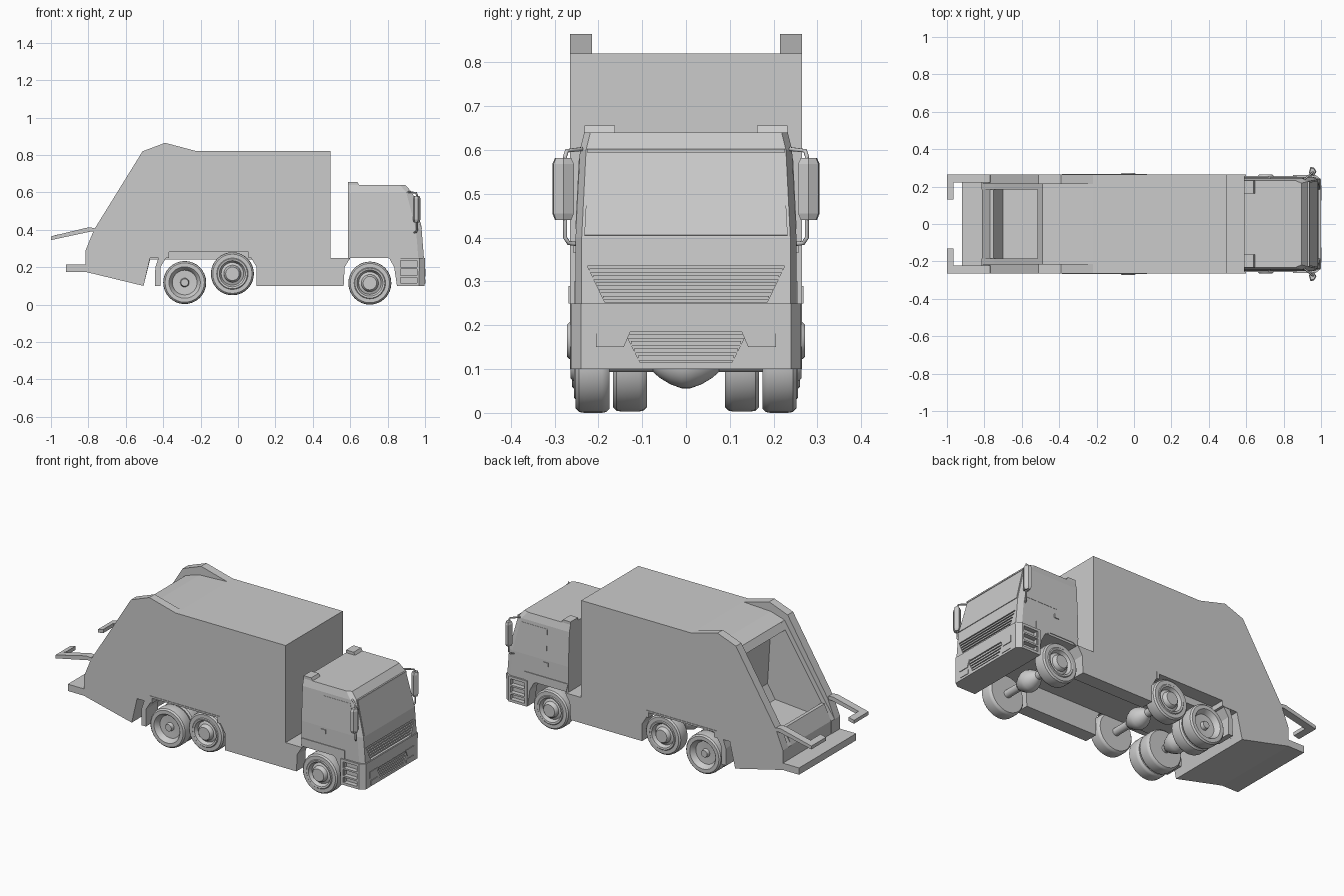
import bpy, bmesh, math
from mathutils import Vector

if "Cube" in bpy.data.objects:
    bpy.data.objects.remove(bpy.data.objects["Cube"])


def finish(name, bm, smooth=False):
    bmesh.ops.recalc_face_normals(bm, faces=bm.faces)
    me = bpy.data.meshes.new(name)
    bm.to_mesh(me)
    bm.free()
    ob = bpy.data.objects.new(name, me)
    bpy.context.collection.objects.link(ob)
    if smooth:
        bpy.ops.object.select_all(action='DESELECT')
        ob.select_set(True)
        bpy.context.view_layer.objects.active = ob
        bpy.ops.object.shade_smooth_by_angle(angle=math.radians(35))
    return ob


def plate(name, pts, vec):
    """Polygon of 3D points extruded along a vector."""
    bm = bmesh.new()
    vec = Vector(vec)
    a = [bm.verts.new(p) for p in pts]
    b = [bm.verts.new(Vector(p) + vec) for p in pts]
    bm.faces.new(a)
    bm.faces.new(b[::-1])
    for i in range(len(a)):
        j = (i + 1) % len(a)
        bm.faces.new((a[i], b[i], b[j], a[j]))
    return finish(name, bm)


def side_prism(name, xz, y0, y1):
    return plate(name, [(x, y0, z) for x, z in xz], (0, y1 - y0, 0))


def box(name, x0, x1, y0, y1, z0, z1):
    return side_prism(name, [(x0, z0), (x1, z0), (x1, z1), (x0, z1)], y0, y1)


def loft(name, rings):
    bm = bmesh.new()
    rs = [[bm.verts.new(p) for p in r] for r in rings]
    bm.faces.new(rs[0])
    bm.faces.new(rs[-1])
    n = len(rs[0])
    for a, b in zip(rs, rs[1:]):
        for i in range(n):
            j = (i + 1) % n
            bm.faces.new((a[i], a[j], b[j], b[i]))
    return finish(name, bm)


def lathe(name, prof, x, z, s=1, y=0.0, n=32):
    """Spin (radius, offset) points about a y-parallel axle."""
    bm = bmesh.new()
    vs = [bm.verts.new((r, y + s * o, 0)) for r, o in prof]
    es = [bm.edges.new(p) for p in zip(vs, vs[1:])]
    bmesh.ops.spin(bm, geom=vs + es, cent=(0, 0, 0), axis=(0, 1, 0), angle=2 * math.pi, steps=n)
    bmesh.ops.remove_doubles(bm, verts=bm.verts, dist=1e-5)
    bmesh.ops.translate(bm, verts=bm.verts, vec=(x, 0, z))
    return finish(name, bm, True)


def cut(ob, cutter):
    m = ob.modifiers.new("cut", 'BOOLEAN')
    m.operation, m.solver, m.object = 'DIFFERENCE', 'EXACT', cutter
    bpy.context.view_layer.objects.active = ob
    bpy.ops.object.modifier_apply(modifier=m.name)
    bpy.data.objects.remove(cutter)


# Body: hopper core plus stepped side walls
core = [(.495, .82), (-.22, .82), (-.40, .812), (-.49, .785), (-.515, .745), (-.42, .72), (-.40, .40),
        (-.45, .32), (-.70, .30), (-.75, .38), (-.77, .38), (-.812, .29), (-.815, .175), (-.505, .10),
        (-.47, .24), (.60, .24), (.60, .25), (.495, .25)]
side_prism("body_core", core, -.185, .185)
under = [(-.815, .29), (-.815, .175), (-.505, .10), (-.47, .25), (-.385, .25), (-.385, .285), (.07, .285),
         (.07, .25), (.10, .20), (.10, .10), (.565, .10), (.57, .20), (.60, .25), (.495, .25), (.495, .82)]
outer = under + [(-.22, .82), (-.39, .865), (-.51, .82), (-.77, .40)]
frame = under + [(-.22, .82), (-.40, .812), (-.49, .785), (-.745, .39)]
strip = [(-.385, .25), (-.385, .29), (.07, .29), (.07, .25), (.055, .25), (.055, .28), (-.37, .28), (-.37, .25)]
flap = [(-.445, .10), (-.415, .10), (-.415, .20), (-.385, .25), (-.425, .25), (-.442, .20)]
arm = [(-1, .345), (-.79, .39), (-.75, .39), (-.77, .41), (-.80, .413), (-1, .365)]
tip = [(-1, .345), (-.965, .3525), (-.965, .374), (-1, .365)]
for s, side in ((-1, "right"), (1, "left")):
    side_prism(f"body_side_{side}", outer, s * .215, s * .265)
    side_prism(f"hopper_frame_{side}", frame, s * .185, s * .215)
    side_prism(f"rear_fender_{side}", strip, s * .18, s * .268)
    side_prism(f"mud_flap_{side}", flap, s * .15, s * .262)
    side_prism(f"grab_arm_{side}", arm, s * .222, s * .265)
    side_prism(f"grab_arm_tip_{side}", tip, s * .13, s * .222)
box("rear_step", -.92, -.81, -.265, .265, .175, .215)

# Wheels and axles
tyre = [(.105, 0), (.113, -.008), (.115, -.02), (.115, -.06), (.113, -.07), (.105, -.078), (.03, -.078), (0, -.078)]
hub = [(0, .012), (.036, .012), (.042, .006), (.046, -.012), (.06, -.018), (.07, .002), (.08, .004), (.084, 0)]
dish = [(0, -.012), (.020, -.012), (.024, -.032), (.066, -.03), (.078, -.006), (.084, 0)]
axle = [(0, -.18), (.022, -.18), (.022, -.075), (.035, -.06), (.05, -.035), (.059, -.01)]
axle += [(r, -o) for r, o in axle[::-1]]
for label, x, z, y, prof in (("front", .705, .115, .252, hub), ("middle", -.03, .165, .26, hub),
                             ("rear", -.285, .118, .252, dish)):
    lathe(f"{label}_axle", axle, x, z)
    for s, side in ((-1, "right"), (1, "left")):
        lathe(f"{label}_wheel_{side}", prof + tyre, x, z, s, s * y)
        if label == "rear":
            lathe(f"rear_inner_wheel_{side}", prof + tyre, x, z, s, s * .167)


# Cab shell from plan sections
def section(z, x0, x1, w, c=.03, d=.014):
    return [(x0, -w, z), (x1 - c, -w, z), (x1, -w + d, z), (x1, w - d, z), (x1 - c, w, z), (x0, w, z)]


cab = loft("cab", [section(.25, .588, .994, .252), section(.40, .588, .982, .252),
                   section(.60, .588, .93, .242), section(.64, .588, .895, .232)])
bumper = loft("bumper", [section(.10, .85, .998, .262, .03, .022), section(.25, .85, 1.0, .262, .03, .022)])


def front_panel(y_top, y_bot, z0, z1, x):
    return [(x, -y_bot, z0), (x, y_bot, z0), (x, y_top, z1), (x, -y_top, z1)]


# Recessed grilles with slats
cut(cab, plate("cutter", front_panel(.225, .185, .252, .335, .975), (.05, 0, 0)))
cut(bumper, plate("cutter", front_panel(.14, .105, .115, .185, .988), (.05, 0, 0)))
for i in range(5):
    z = .258 + i * .0155
    w = .187 + .04 * (z - .252) / .083
    box("grille_slat", .97, .987, -w, w, z, z + .009)
for i in range(4):
    z = .120 + i * .0165
    w = .107 + .035 * (z - .115) / .07
    box("bumper_slat", .98, .996, -w, w, z, z + .011)

for s, side in ((-1, "right"), (1, "left")):
    # Entry steps cut into the bumper ends
    for z0, z1 in ((.115, .145), (.155, .19), (.20, .235)):
        cut(bumper, box("cutter", .865, .958, s * .235, s * .30, z0, z1))
    # Lamps
    plate(f"headlight_{side}", [(.99, s * .125, .19), (.99, s * .205, .19), (.99, s * .205, .15),
                                (.99, s * .142, .15)], (.0125, 0, 0))
    box(f"fog_light_{side}", .99, 1.0015, s * .135, s * .198, .112, .135)
    # Cab wheel arch, roof block, handle and door window
    arch = [(.588, .30), (.60, .25), (.625, .262), (.78, .262), (.81, .245), (.835, .20), (.85, .10),
            (.87, .10), (.87, .30)]
    side_prism(f"cab_arch_{side}", arch, s * .19, s * .256)
    side_prism(f"roof_block_{side}", [(.588, .63), (.588, .656), (.638, .656), (.652, .63)], s * .162, s * .232)
    box(f"door_handle_{side}", .718, .748, s * .25, s * .257, .365, .388)
    plate(f"door_window_{side}", [(.73, s * .2505, .42), (.945, s * .2505, .42), (.90, s * .2425, .58),
                                  (.73, s * .2425, .58)], (0, s * .002, 0))
    # Mirror with bent tube bracket
    plan = [(.935, .272), (.943, .305), (.962, .302), (.975, .28), (.962, .256)]
    loft(f"mirror_{side}", [[(.955 + (x - .955) * k, s * (.28 + (y - .28) * k), z) for x, y in plan]
                            for k, z in ((.75, .44), (1, .455), (1, .568), (.75, .582))])
    cu = bpy.data.curves.new(f"mirror_bracket_{side}", 'CURVE')
    cu.dimensions, cu.bevel_depth, cu.bevel_resolution = '3D', .005, 1
    cu.use_fill_caps = True
    path = [(.91, .238, .602), (.952, .272, .598), (.957, .276, .585), (.957, .276, .40),
            (.952, .268, .388), (.94, .248, .385)]
    sp = cu.splines.new('POLY')
    sp.points.add(len(path) - 1)
    for p, (x, y, z) in zip(sp.points, path):
        p.co = (x, s * y, z, 1)
    bpy.context.collection.objects.link(bpy.data.objects.new(cu.name, cu))

# Windscreen and sun visor lip
plate("windscreen", [(.981, -.232, .405), (.981, .232, .405), (.932, .222, .592), (.932, -.222, .592)], (.003, 0, .001))
plate("visor_lip", [(.925, -.226, .594), (.925, .226, .594), (.925, .226, .602), (.925, -.226, .602)], (.012, 0, 0))
